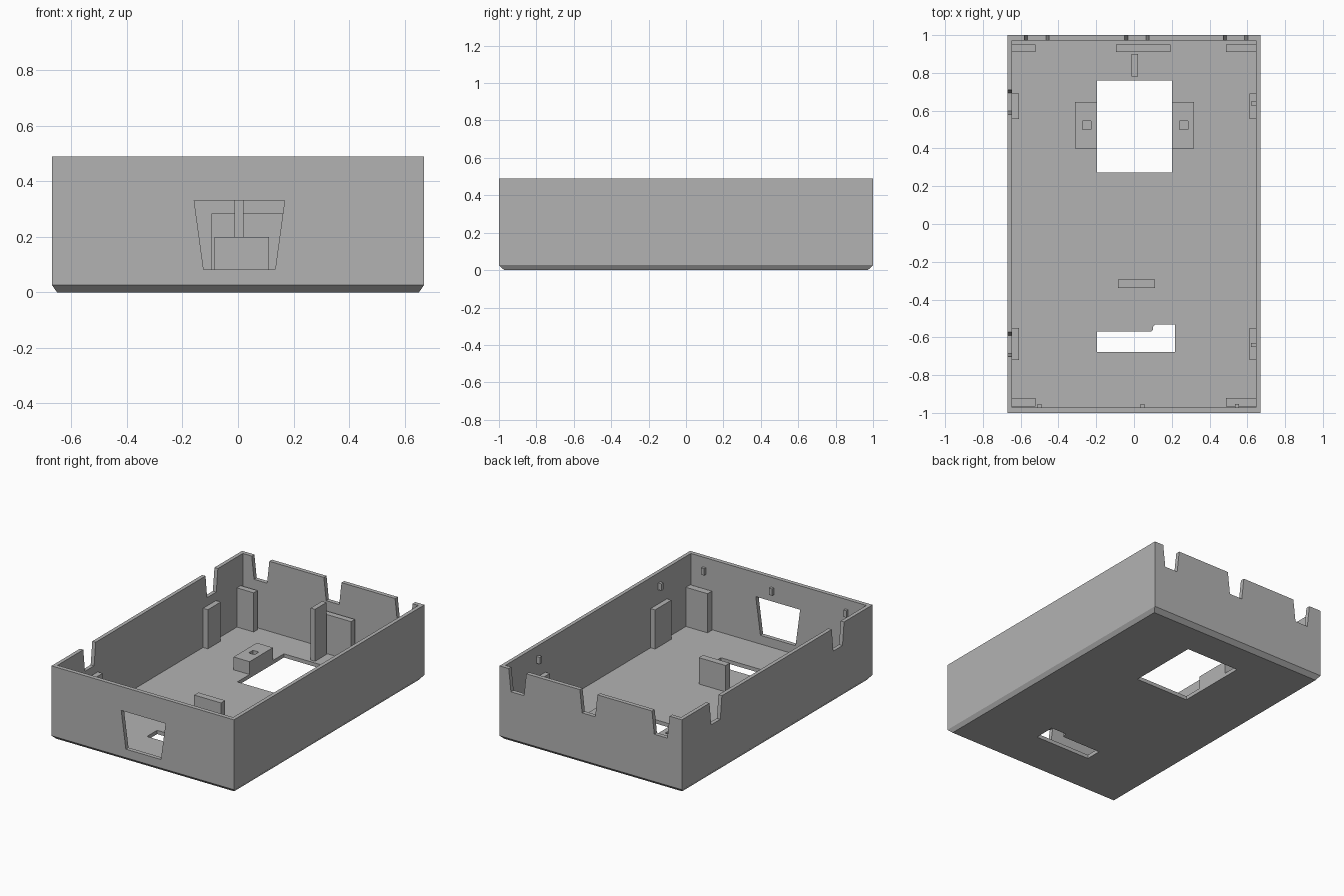
import bpy, bmesh
from mathutils import Vector

if "Cube" in bpy.data.objects:
    bpy.data.objects.remove(bpy.data.objects["Cube"])

X, Y, H = 0.67, 1.0, 0.49       # half width, half depth, height
IX, IY, FLOOR = 0.645, 0.972, 0.025

grey = bpy.data.materials.new("light_grey_plastic")
grey.diffuse_color = (0.45, 0.45, 0.45, 1)
grey.use_nodes = True
grey.node_tree.nodes["Principled BSDF"].inputs["Base Color"].default_value = grey.diffuse_color


def finish(name, bm):
    bmesh.ops.recalc_face_normals(bm, faces=bm.faces)
    me = bpy.data.meshes.new(name)
    bm.to_mesh(me)
    bm.free()
    me.materials.append(grey)
    ob = bpy.data.objects.new(name, me)
    bpy.context.collection.objects.link(ob)
    return ob


def prism(name, outline, axis, lo, hi):
    """Extrude a 2D outline along an axis: x takes (y, z), y takes (x, z), z takes (x, y)."""
    place = {"x": lambda a, b, t: (t, a, b),
             "y": lambda a, b, t: (a, t, b),
             "z": lambda a, b, t: (a, b, t)}[axis]
    bm = bmesh.new()
    face = bm.faces.new([bm.verts.new(place(a, b, lo)) for a, b in outline])
    ext = bmesh.ops.extrude_face_region(bm, geom=[face])["geom"]
    bmesh.ops.translate(bm, vec=Vector(place(0, 0, hi - lo)),
                        verts=[v for v in ext if isinstance(v, bmesh.types.BMVert)])
    return finish(name, bm)


def box(name, x0, x1, y0, y1, z0, z1):
    return prism(name, [(x0, y0), (x1, y0), (x1, y1), (x0, y1)], "z", z0, z1)


def cut(target, cutter):
    mod = target.modifiers.new("cut", "BOOLEAN")
    mod.operation, mod.solver, mod.object = "DIFFERENCE", "EXACT", cutter
    bpy.context.view_layer.objects.active = target
    bpy.ops.object.modifier_apply(modifier=mod.name)
    bpy.data.objects.remove(cutter)


# Open tray: stacked rectangular loops, from chamfered base up and down inside
bm = bmesh.new()
loops = [(X - 0.018, Y - 0.028, 0), (X, Y, 0.026), (X, Y, H), (IX, IY, H), (IX, IY, FLOOR)]
rings = [[bm.verts.new((sx * x, sy * y, z)) for sx, sy in ((-1, -1), (1, -1), (1, 1), (-1, 1))]
         for x, y, z in loops]
for a, b in zip(rings, rings[1:]):
    for i in range(4):
        j = (i + 1) % 4
        bm.faces.new((a[i], a[j], b[j], b[i]))
bm.faces.new(rings[0])
bm.faces.new(rings[-1])
tray = finish("tray_shell", bm)

# Floor openings and tapered front window
cut(tray, box("window_cutter", -0.195, 0.2, 0.272, 0.76, -0.1, 0.1))
slot = [(-0.195, -0.677), (0.217, -0.677), (0.217, -0.533), (0.112, -0.533),
        (0.1, -0.545), (0.1, -0.56), (0.092, -0.57), (-0.195, -0.57)]
cut(tray, prism("slot_cutter", slot, "z", -0.1, 0.1))
front = [(-0.124, 0.083), (0.134, 0.083), (0.168, 0.331), (-0.158, 0.331)]
cut(tray, prism("front_cutter", front, "y", -1.1, -0.968))


# Tapered rim notches in back and left walls
def notch(c):
    return [(c - 0.048, 0.34), (c + 0.048, 0.34), (c + 0.068, 0.52), (c - 0.068, 0.52)]


for c in (-0.515, 0.015, 0.538):
    cut(tray, prism("notch_cutter", notch(c), "y", 0.965, 1.1))
for c in (0.645, -0.637):
    cut(tray, prism("notch_cutter", notch(c), "x", -0.8, -0.64))

# Snap pegs inside the front and right walls
for c in (-0.5, 0.045, 0.545):
    box("front_peg", c - 0.011, c + 0.011, -0.975, -0.953, 0.38, 0.425)
for c in (0.638, -0.64):
    box("right_peg", 0.62, 0.648, c - 0.011, c + 0.011, 0.38, 0.425)

# Board supports: corner plates and side posts
for y0, y1 in ((0.91, 0.95), (-0.965, -0.92)):
    box("left_corner_support", -0.65, -0.522, y0, y1, 0.02, 0.285)
    box("right_corner_support", 0.486, 0.65, y0, y1, 0.02, 0.285)
for y0, y1 in ((0.555, 0.69), (-0.72, -0.55)):
    box("left_side_support", -0.65, -0.61, y0, y1, 0.02, 0.285)
    box("right_side_support", 0.612, 0.65, y0, y1, 0.02, 0.285)

# Middle supports standing on the floor
box("back_plate", -0.095, 0.194, 0.91, 0.95, 0.02, 0.285)
box("tall_post", -0.012, 0.02, 0.78, 0.9, 0.02, 0.37)
box("low_plate", -0.085, 0.112, -0.338, -0.294, 0.02, 0.2)

# Screw blocks with square holes beside the big opening
for name, x0, x1, c in (("left_screw_block", -0.313, -0.195, -0.25),
                        ("right_screw_block", 0.2, 0.318, 0.263)):
    block = box(name, x0, x1, 0.4, 0.645, 0.02, 0.11)
    cut(block, box("hole_cutter", c - 0.022, c + 0.022, 0.5, 0.545, 0.035, 0.2))
